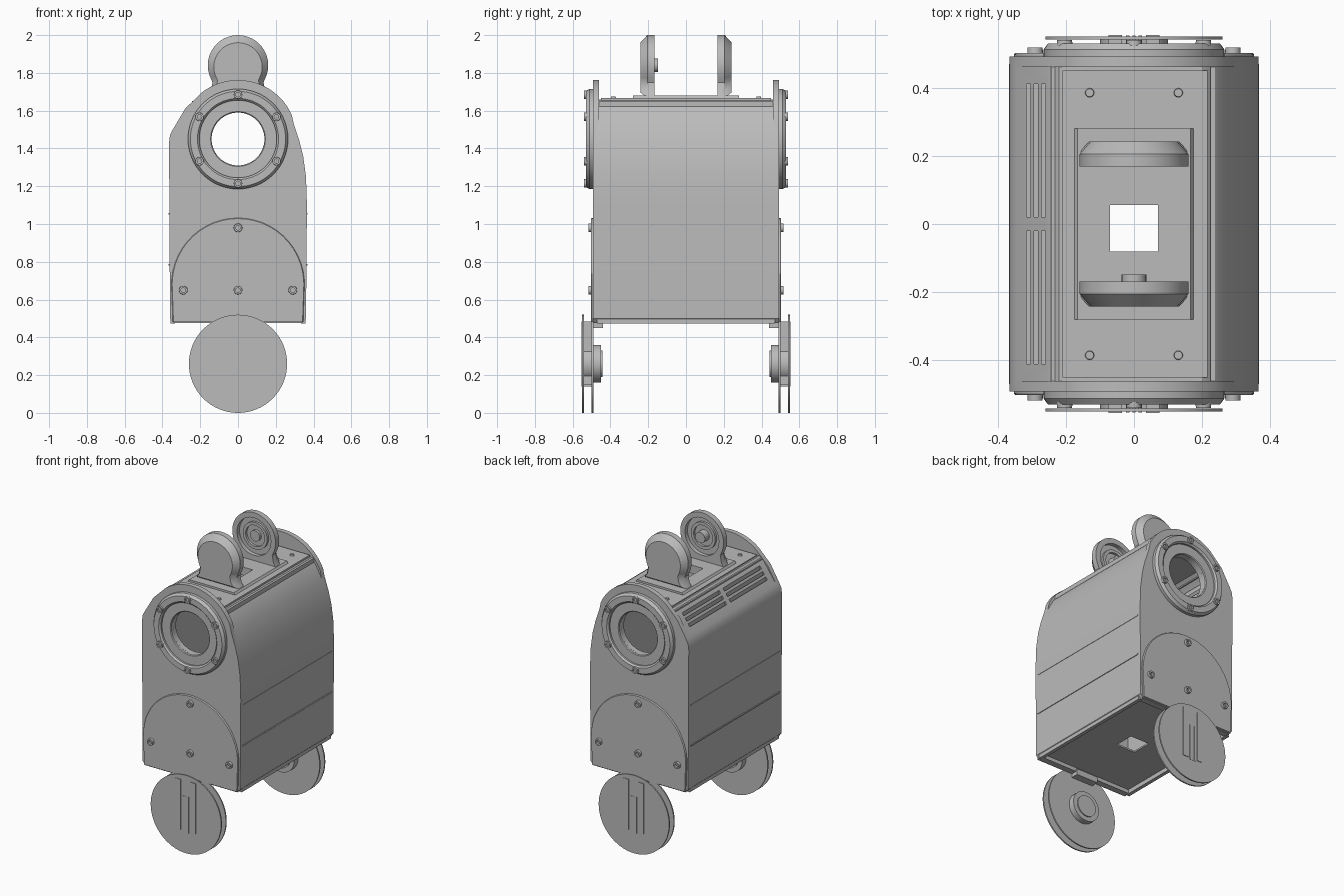
import bpy, bmesh, math
from mathutils import Matrix

if "Cube" in bpy.data.objects:
    bpy.data.objects.remove(bpy.data.objects["Cube"])

grey = bpy.data.materials.new("light grey")
grey.use_nodes = True
colour = (0.5, 0.5, 0.5, 1)
grey.diffuse_color = colour
grey.node_tree.nodes["Principled BSDF"].inputs["Base Color"].default_value = colour


def finish(name, bm):
    bmesh.ops.recalc_face_normals(bm, faces=bm.faces)
    mesh = bpy.data.meshes.new(name)
    bm.to_mesh(mesh)
    bm.free()
    ob = bpy.data.objects.new(name, mesh)
    bpy.context.collection.objects.link(ob)
    mesh.materials.append(grey)
    return ob


def loft(name, profile, sections, centre=(0, 0)):
    """Skin an x-z profile through (y, scale) sections and cap both ends."""
    bm = bmesh.new()
    cx, cz = centre
    rings = [[bm.verts.new((cx + (x - cx) * k, y, cz + (z - cz) * k)) for x, z in profile]
             for y, k in sections]
    n = len(profile)
    for a, b in zip(rings, rings[1:]):
        for i in range(n):
            bm.faces.new((a[i], a[(i + 1) % n], b[(i + 1) % n], b[i]))
    bm.faces.new(rings[0])
    bm.faces.new(rings[-1])
    return finish(name, bm)


def arc(cx, cz, r, start, end, steps=24):
    angles = [math.radians(start + (end - start) * i / steps) for i in range(steps + 1)]
    return [(cx + r * math.cos(a), cz + r * math.sin(a)) for a in angles]


def disc(name, x, z, r, y0, y1, sides=48):
    return loft(name, arc(x, z, r, 0, 360, sides)[:-1], [(y0, 1), (y1, 1)])


def lathe(name, x, z, outline, sides=64):
    """Closed (radius, y) outline spun about an axis along y."""
    bm = bmesh.new()
    rings = []
    for i in range(sides):
        a = 2 * math.pi * i / sides
        rings.append([bm.verts.new((x + r * math.cos(a), y, z + r * math.sin(a))) for r, y in outline])
    n = len(outline)
    for i in range(sides):
        a, b = rings[i], rings[(i + 1) % sides]
        for j in range(n):
            bm.faces.new((a[j], a[(j + 1) % n], b[(j + 1) % n], b[j]))
    return finish(name, bm)


def box(name, lo, hi):
    bm = bmesh.new()
    bmesh.ops.create_cube(bm, size=1)
    for v in bm.verts:
        v.co = [(a + b) / 2 + c * (b - a) for a, b, c in zip(lo, hi, v.co)]
    return finish(name, bm)


def cut(ob, *cutters):
    bpy.context.view_layer.objects.active = ob
    for c in cutters:
        mod = ob.modifiers.new("cut", "BOOLEAN")
        mod.operation = "DIFFERENCE"
        mod.solver = "EXACT"
        mod.object = c
        bpy.ops.object.modifier_apply(modifier=mod.name)
        bpy.data.objects.remove(c)


# Hollow body shell: curved right shoulder, sloping vented left shoulder
right_side = [(.34, .475), (.36, .50), (.365, 1.1), (.36, 1.25), (.345, 1.36), (.325, 1.44), (.295, 1.53)]
left_side = [(-.345, 1.5), (-.36, 1.47), (-.365, 1.43), (-.36, .50), (-.34, .475)]
outer = right_side + [(.25, 1.61), (.215, 1.65), (.2, 1.66), (-.22, 1.66), (-.25, 1.635)] + left_side
body = loft("body_shell", outer, [(-.475, 1), (.475, 1)])
cavity = loft("cavity", outer, [(-.46, .94), (.46, .94)], (0, 1.07))
recess = box("floor_recess", (-.335, -.45, .4), (.335, .45, .5))
hatch = box("hatch_hole", (-.07, -.08, .4), (.07, .055, 1.8))
vents = []
slope = math.atan2(.135, .095)
for i in range(3):
    for y0, y1 in ((-.41, -.02), (.02, .41)):
        x = -.265 - .022 * i
        vents.append(box("vent", (x - .006, y0, 1.45), (x + .006, y1, 1.75)))
cut(body, cavity, recess, hatch, *vents)

# Side wall seam strips
for s in (-1, 1):
    for z in (.78, 1.05):
        box("side_seam", (s * .364 - .003, -.47, z), (s * .364 + .003, .47, z + .008))

# Roof panel, handle base and roof bolts
roof = box("roof_panel", (-.21, -.45, 1.655), (.215, .45, 1.667))
base_profile = [(-.18, 1.66), (.18, 1.66), (.165, 1.68), (-.165, 1.68)]
base = loft("handle_base", base_profile, [(-.28, 1), (.28, 1)])
for ob in (roof, base):
    cut(ob, box("hatch_hole", (-.07, -.08, 1.5), (.07, .055, 1.8)))
for x in (-.13, .13):
    for y in (-.385, .385):
        bm = bmesh.new()
        bmesh.ops.create_cone(bm, cap_ends=True, segments=12, radius1=.014, radius2=.012, depth=.012,
                              matrix=Matrix.Translation((x, y, 1.67)))
        finish("roof_bolt", bm)
for x in (-.235, .232):
    box("roof_rail", (x - .008, -.46, 1.6), (x + .008, .46, 1.65))

# Shared end-plate outlines
plate = right_side + arc(0, 1.45, .312, 24, 128) + [(-.28, 1.61)] + left_side
dome = [(.345, .48), (.352, .68)] + arc(0, .68, .352, 4, 176) + [(-.352, .68), (-.345, .48)]
ring_bolts = [(.235 * math.sin(math.radians(a)), 1.45 + .235 * math.cos(math.radians(a)))
              for a in range(0, 360, 60)]
dome_bolts = [(0, .98), (-.29, .65), (0, .65), (.29, .65)]
handle = [(.165, 1.67), (.145, 1.7), (.135, 1.75)] + arc(0, 1.84, .16, -25, 205, 32) + \
         [(-.135, 1.75), (-.145, 1.7), (-.165, 1.67)]

for s, end in ((-1, "front"), (1, "back")):
    # End plate with porthole
    p = loft(end + "_plate", plate, [(s * .46, 1), (s * .492, 1)])
    cut(p, disc("port", 0, 1.45, .14, s * .4, s * .6))
    if s < 0:
        port_body = disc("port", 0, 1.45, .14, -.6, .6)
        cut(body, port_body)

    # Bevelled porthole ring around a lower inner flange
    lathe(end + "_port_ring", 0, 1.45,
          [(.205, s * .485), (.265, s * .485), (.265, s * .512), (.252, s * .53), (.215, s * .53), (.205, s * .52)])
    lathe(end + "_port_flange", 0, 1.45,
          [(.14, s * .455), (.21, s * .455), (.21, s * .508), (.145, s * .508), (.14, s * .503)])

    # Domed lower cover
    loft(end + "_lower_cover", dome, [(s * .485, 1), (s * .497, 1), (s * .502, .99)], (0, .7))

    # Hollow bolts
    for x, z in ring_bolts:
        lathe(end + "_ring_bolt", x, z, [(.012, s * .51), (.024, s * .51), (.022, s * .54), (.012, s * .54)], 16)
    for x, z in dome_bolts:
        lathe(end + "_cover_bolt", x, z, [(.012, s * .49), (.024, s * .49), (.022, s * .517), (.012, s * .517)], 16)

    # Wheel made of two thin discs, an inner hub and a slotted fork
    for y in (.494, .545):
        disc(end + "_wheel_disc", 0, .26, .26, s * (y - .004), s * (y + .005), 64)
    disc(end + "_wheel_hub", 0, .26, .1, s * .45, s * .545)
    disc(end + "_wheel_hub_cap", 0, .26, .07, s * .443, s * .46)
    for x in (-.055, .055):
        box(end + "_fork_leg", (x - .02, min(s * .5, s * .554), .15), (x + .02, max(s * .5, s * .554), .485))
    for x in (-.018, 0, .018):
        box(end + "_fork_rib", (x - .005, min(s * .5, s * .553), .14), (x + .005, max(s * .5, s * .553), .38))
    box(end + "_fork_mount", (-.08, min(s * .44, s * .5), .45), (.08, max(s * .44, s * .5), .49))

    # Arched handle, chamfered outside and recessed inside
    h = loft(end + "_handle", handle, [(s * .168, 1), (s * .205, 1), (s * .242, .8)], (0, 1.8))
    cut(h, disc("handle_recess", 0, 1.84, .125, s * .1, s * .195))
    lathe(end + "_handle_ring", 0, 1.84,
          [(.07, s * .18), (.09, s * .18), (.09, s * .2), (.07, s * .2)], 32)
    disc(end + "_handle_boss", 0, 1.84, .036, s * (.148 if s < 0 else .178), s * .2, 24)

# Rounded sill along each lower side
for s in (-1, 1):
    box("lower_sill", (s * .345 - .012, -.47, .472), (s * .345 + .012, .47, .53))

# Smooth curved surfaces, keep edges crisp
for ob in bpy.context.scene.objects:
    if ob.type == "MESH":
        bpy.ops.object.select_all(action="DESELECT")
        ob.select_set(True)
        bpy.context.view_layer.objects.active = ob
        bpy.ops.object.shade_smooth_by_angle(angle=math.radians(30))
